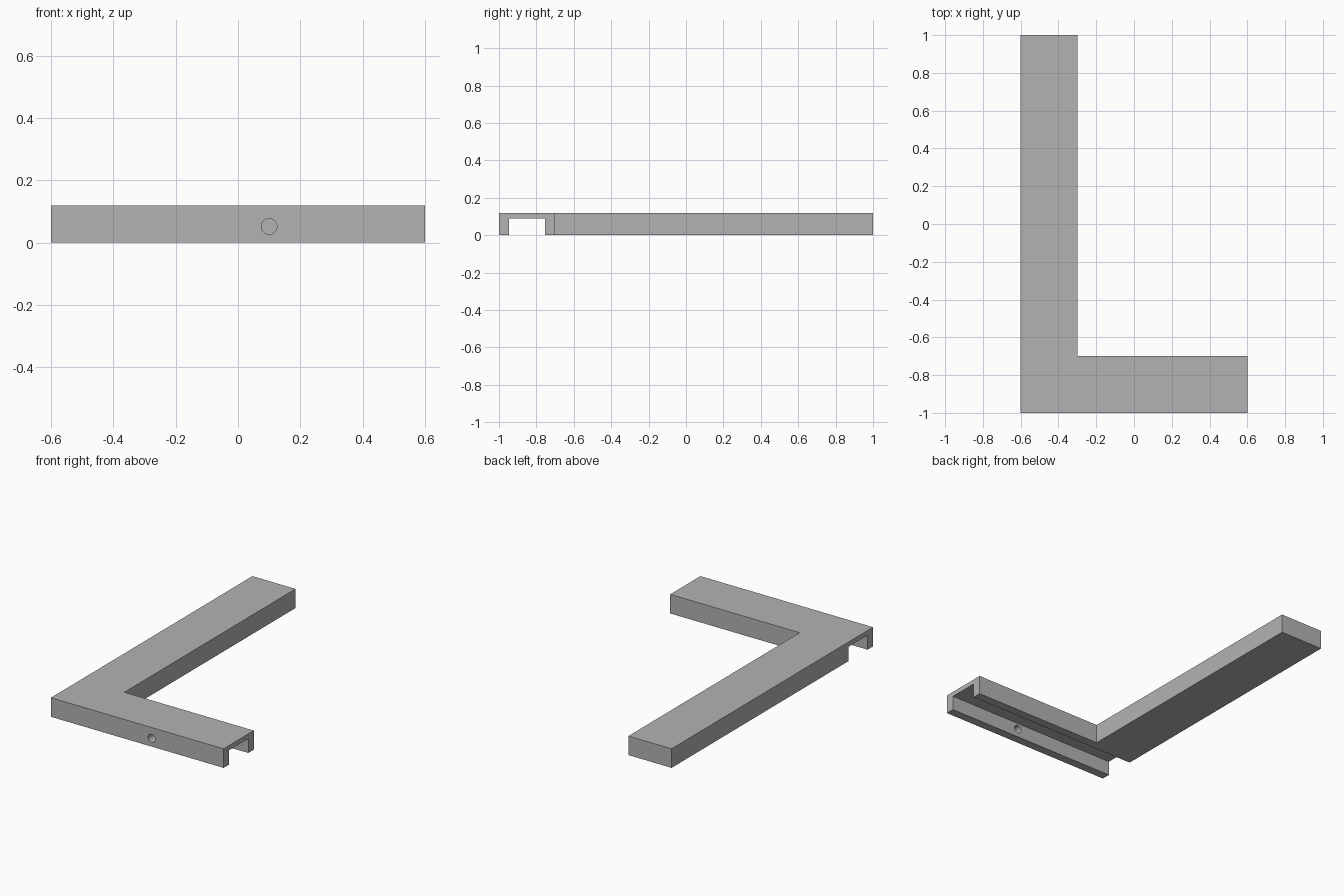
import bpy
import bmesh
from math import radians
from mathutils import Matrix, Vector

cube = bpy.data.objects.get("Cube")
if cube:
    bpy.data.objects.remove(cube, do_unlink=True)

HEIGHT = 0.12

grey = bpy.data.materials.new("plain_grey")
grey.use_nodes = True
colour = (0.45, 0.45, 0.45, 1)
grey.diffuse_color = colour
grey.node_tree.nodes["Principled BSDF"].inputs["Base Color"].default_value = colour


def add_object(name, bm):
    mesh = bpy.data.meshes.new(name)
    bmesh.ops.recalc_face_normals(bm, faces=bm.faces)
    bm.to_mesh(mesh)
    bm.free()
    mesh.materials.append(grey)
    obj = bpy.data.objects.new(name, mesh)
    bpy.context.collection.objects.link(obj)
    return obj


def cut(target, cutter):
    cutter.hide_render = True
    mod = target.modifiers.new(cutter.name, "BOOLEAN")
    mod.operation = "DIFFERENCE"
    mod.solver = "EXACT"
    mod.object = cutter
    bpy.context.view_layer.objects.active = target
    bpy.ops.object.modifier_apply(modifier=mod.name)
    bpy.data.objects.remove(cutter, do_unlink=True)


# L-shaped bracket: long arm to the back, short arm along the front
outline = [(-0.6, -1), (0.6, -1), (0.6, -0.7), (-0.3, -0.7), (-0.3, 1), (-0.6, 1)]
bm = bmesh.new()
base = bm.faces.new([bm.verts.new((x, y, 0)) for x, y in outline])
top = bmesh.ops.extrude_face_region(bm, geom=[base])
bmesh.ops.translate(bm, vec=Vector((0, 0, HEIGHT)),
                    verts=[v for v in top["geom"] if isinstance(v, bmesh.types.BMVert)])
bracket = add_object("l_bracket", bm)

# Channel running the full width under the short arm
bm = bmesh.new()
bmesh.ops.create_cube(bm, size=1, matrix=Matrix.Translation((0, -0.85, 0))
                      @ Matrix.Diagonal((1.4, 0.19, 0.18, 1)))
cut(bracket, add_object("channel_cutter", bm))

# Round screw hole through the front wall only
bm = bmesh.new()
bmesh.ops.create_cone(bm, cap_ends=True, segments=32, radius1=0.025, radius2=0.025,
                      depth=0.2, matrix=Matrix.Translation((0.1, -1, 0.052))
                      @ Matrix.Rotation(radians(90), 4, "X"))
cut(bracket, add_object("hole_cutter", bm))

# Smooth hole wall, sharp edges elsewhere
bpy.ops.object.select_all(action="DESELECT")
bracket.select_set(True)
bpy.context.view_layer.objects.active = bracket
bpy.ops.object.shade_smooth_by_angle(angle=radians(30))
